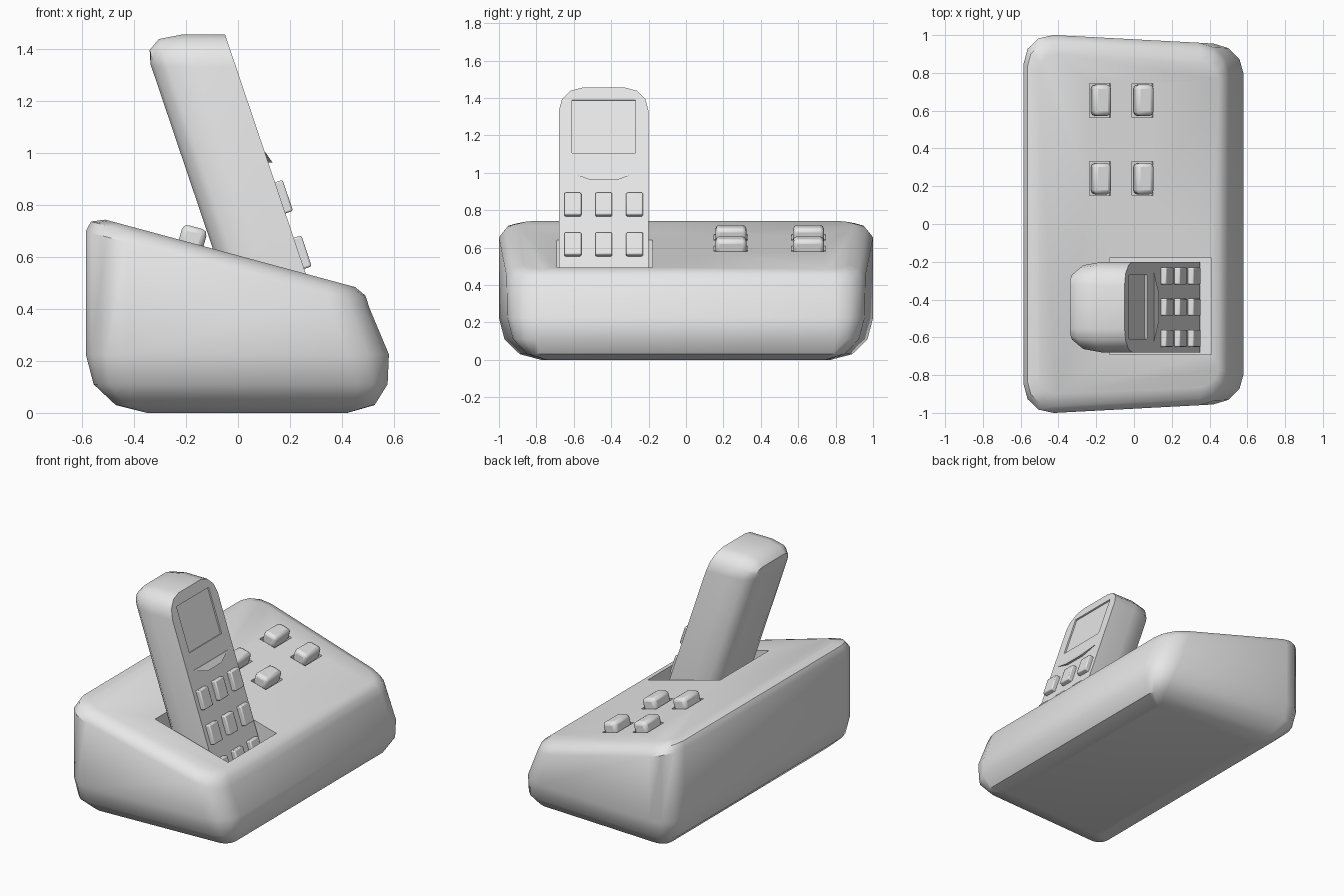
import bpy, bmesh, math

if "Cube" in bpy.data.objects:
    bpy.data.objects.remove(bpy.data.objects["Cube"])

grey = bpy.data.materials.new("light_grey")
grey.diffuse_color = (0.8, 0.8, 0.8, 1)
grey.use_nodes = True
grey.node_tree.nodes["Principled BSDF"].inputs["Base Color"].default_value = grey.diffuse_color

TILT_TOP = math.atan(0.27)        # slope of the base top
TILT_HAND = -math.atan(0.3376)    # lean of the handset
HAND_Y = -0.44


def top_z(x):
    return 0.605 - 0.27 * x


def front_x(z):
    return -0.05 + (1.455 - z) * 0.3376


def loft(name, rings):
    """Skin a stack of equal-length point rings and cap both ends."""
    bm = bmesh.new()
    vs = [[bm.verts.new(p) for p in ring] for ring in rings]
    n = len(vs[0])
    for a, b in zip(vs, vs[1:]):
        for i in range(n):
            j = (i + 1) % n
            bm.faces.new((a[i], a[j], b[j], b[i]))
    bm.faces.new(vs[0][::-1])
    bm.faces.new(vs[-1])
    bmesh.ops.recalc_face_normals(bm, faces=bm.faces)
    return finish(name, bm)


def finish(name, bm):
    mesh = bpy.data.meshes.new(name)
    bm.to_mesh(mesh)
    bm.free()
    mesh.materials.append(grey)
    ob = bpy.data.objects.new(name, mesh)
    bpy.context.collection.objects.link(ob)
    return ob


def box(name, loc, dims, tilt=0.0):
    bm = bmesh.new()
    bmesh.ops.create_cube(bm, size=1)
    bmesh.ops.scale(bm, vec=dims, verts=bm.verts)
    ob = finish(name, bm)
    ob.location = loc
    ob.rotation_euler.y = tilt
    return ob


def activate(ob):
    bpy.ops.object.select_all(action='DESELECT')
    ob.select_set(True)
    bpy.context.view_layer.objects.active = ob


def cut(ob, cutter):
    mod = ob.modifiers.new("cut", 'BOOLEAN')
    mod.operation = 'DIFFERENCE'
    mod.solver = 'EXACT'
    mod.object = cutter
    cutter.hide_render = True
    activate(ob)
    bpy.ops.object.modifier_apply(modifier=mod.name)
    bpy.data.objects.remove(cutter)


def smooth(ob, degrees=40):
    activate(ob)
    bpy.ops.object.shade_smooth_by_angle(angle=math.radians(degrees))


def bevel(ob, width, segments):
    mod = ob.modifiers.new("soft_edges", 'BEVEL')
    mod.width = width
    mod.segments = segments


# Base: rounded plan rings, flat at the bottom and sloped at the top
def plan(xl, xr, half, r, z_rule):
    cx, hx, pts = (xl + xr) / 2, (xr - xl) / 2, []
    for k, (sx, sy) in enumerate(((1, 1), (-1, 1), (-1, -1), (1, -1))):
        for s in range(4):
            a = math.radians(90 * k + 30 * s)
            x = cx + sx * (hx - r) + r * math.cos(a)
            y = sy * (half - r) + r * math.sin(a)
            pts.append((x, y * (1 - 0.053 * (x + 0.42)), z_rule(x)))
    return pts


base = loft("base", [
    plan(-0.35, 0.42, 0.78, 0.02, lambda x: 0.0),
    plan(-0.47, 0.525, 0.89, 0.07, lambda x: 0.03),
    plan(-0.555, 0.575, 0.97, 0.12, lambda x: 0.11),
    plan(-0.585, 0.58, 1.0, 0.16, lambda x: 0.225),
    plan(-0.585, 0.505, 1.0, 0.16, lambda x: top_z(x) - 0.065),
    plan(-0.565, 0.49, 0.965, 0.14, lambda x: top_z(x) - 0.022),
    plan(-0.51, 0.45, 0.90, 0.10, top_z),
])

# Cradle slot for the handset
cut(base, box("slot_cutter", (0.14, -0.435, 0.65), (0.54, 0.51, 0.8)))

# Base buttons, each sitting in a shallow well
for row, y in enumerate((0.24, 0.655)):
    for col, x in enumerate((-0.18, 0.045)):
        cut(base, box("well_cutter", (x, y, top_z(x)), (0.115, 0.18, 0.05), TILT_TOP))
        key = box(f"base_button_{row}_{col}",
                  (x + 0.005, y, top_z(x) + 0.017), (0.098, 0.165, 0.09), TILT_TOP)
        bevel(key, 0.022, 2)
        smooth(key)
smooth(base)


# Handset: flat front face, rounded back, leaning outline rings
def outline(depth, inset):
    half, top, r = 0.24 - inset, 1.455 - inset, max(0.125 - inset, 0.02)
    yz = [(half, 0.27)]
    for k, s in ((0, 1), (1, -1)):
        for step in range(4):
            a = math.radians(90 * k + 30 * step)
            yz.append((s * (half - r) + r * math.cos(a), top - r + r * math.sin(a)))
    yz.append((-half, 0.27))
    return [(front_x(z) - depth, HAND_Y + y, z) for y, z in yz]


handset = loft("handset", [outline(0, 0), outline(0.16, 0), outline(0.26, 0.018),
                           outline(0.31, 0.06), outline(0.325, 0.115)])

# Recessed screen
cut(handset, box("screen_cutter", (front_x(1.247), HAND_Y, 1.247),
                 (0.02, 0.34, 0.30), TILT_HAND))
smooth(handset)

# Angled ridge under the screen: flush at the top, raised along its lower edge
ridge = ((-0.18, 1.0), (-0.075, 0.963), (0.075, 0.963), (0.18, 1.0))
loft("screen_ridge", [
    [(front_x(z) - 0.01, HAND_Y + y, z) for y, z in ridge],
    [(front_x(z) + (0.016 if z < 0.99 else 0.003), HAND_Y + y, z) for y, z in ridge],
])

# Handset keypad
for row, z in enumerate((0.828, 0.615, 0.402)):
    for col in (-1, 0, 1):
        key = box(f"handset_key_{row}_{col + 1}",
                  (front_x(z) + 0.006, HAND_Y + 0.165 * col, z),
                  (0.05, 0.09, 0.126), TILT_HAND)
        bevel(key, 0.007, 2)
        smooth(key)
